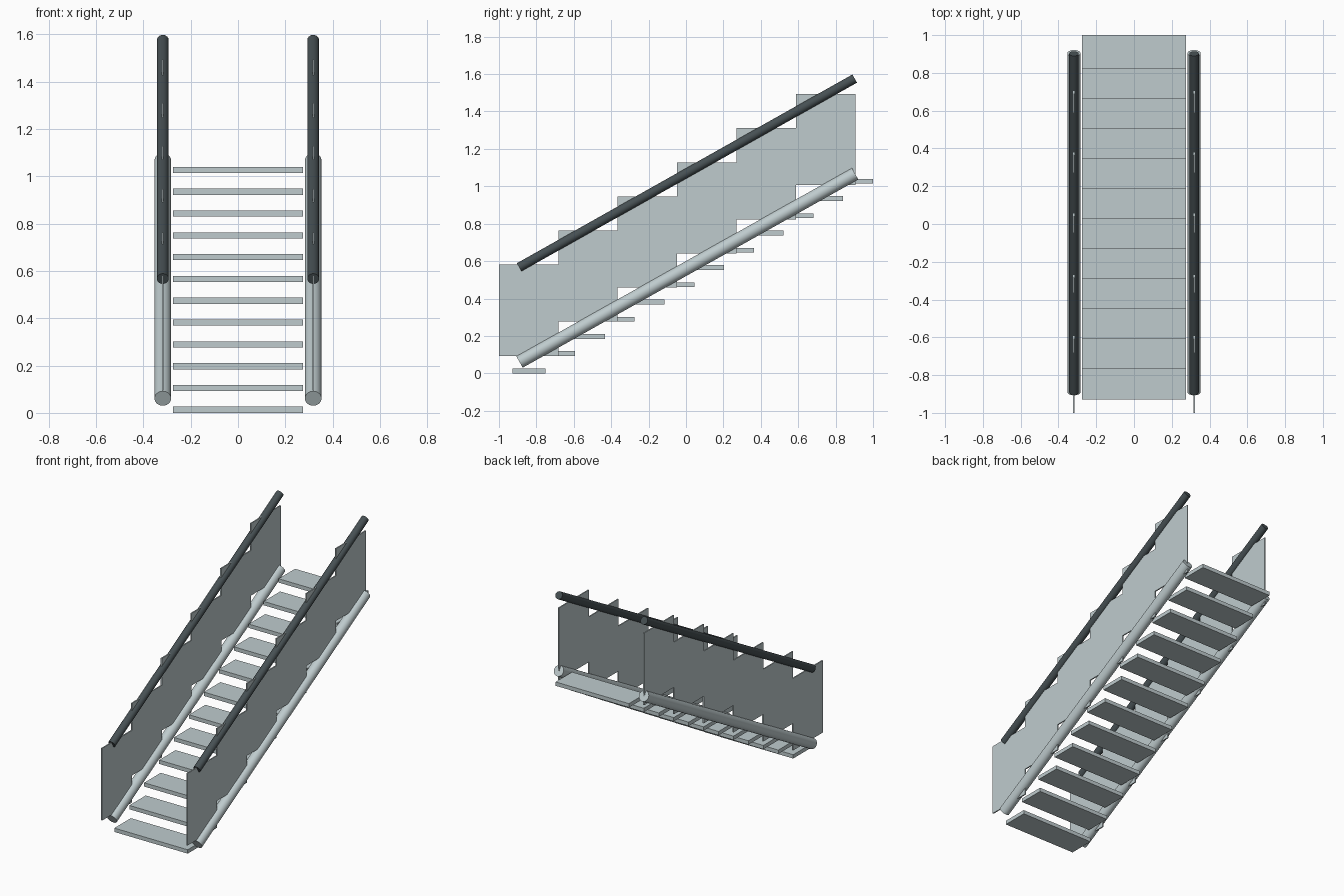
import bpy
from mathutils import Vector

if "Cube" in bpy.data.objects:
    bpy.data.objects.remove(bpy.data.objects["Cube"])


def material(name, rgb):
    m = bpy.data.materials.new(name)
    m.diffuse_color = (*rgb, 1)
    m.use_nodes = True
    m.node_tree.nodes["Principled BSDF"].inputs["Base Color"].default_value = m.diffuse_color
    return m


PALE = material("pale grey", (0.52, 0.60, 0.615))
DARK = material("dark grey", (0.062, 0.080, 0.087))


def box(name, lo, hi, mat):
    lo, hi = Vector(lo), Vector(hi)
    bpy.ops.mesh.primitive_cube_add(size=1, location=(lo + hi) / 2)
    ob = bpy.context.object
    ob.name = name
    ob.scale = hi - lo
    bpy.ops.object.transform_apply(location=False, rotation=False, scale=True)
    ob.data.materials.append(mat)


def tube(name, a, b, radius, mat):
    a, b = Vector(a), Vector(b)
    bpy.ops.mesh.primitive_cylinder_add(
        vertices=32, radius=radius, depth=(b - a).length, location=(a + b) / 2)
    ob = bpy.context.object
    ob.name = name
    ob.rotation_euler = (b - a).to_track_quat('Z', 'Y').to_euler()
    ob.data.materials.append(mat)
    bpy.ops.object.shade_smooth_by_angle()


# Treads, climbing towards the back
for i in range(12):
    y, z = -0.928 + i * 0.1593, i * 0.0922
    box(f"tread_{i + 1}", (-0.274, y, z), (0.274, y + 0.1757, z + 0.026), PALE)

# Each side: stringer, handrail and stepped balustrade panels
for side, s in (("left", -1), ("right", 1)):
    x = s * 0.318
    tube(f"stringer_{side}", (x, -0.89, 0.061), (x, 0.904, 1.067), 0.035, PALE)
    tube(f"handrail_{side}", (x, -0.892, 0.567), (x, 0.902, 1.576), 0.025, DARK)
    for i in range(6):
        y, z = -1 + i * 0.3175, 0.094 + i * 0.1824
        box(f"panel_{side}_{i + 1}", (x - 0.004, y, z),
            (x + 0.004, y + 0.3175, z + 0.487), PALE)
